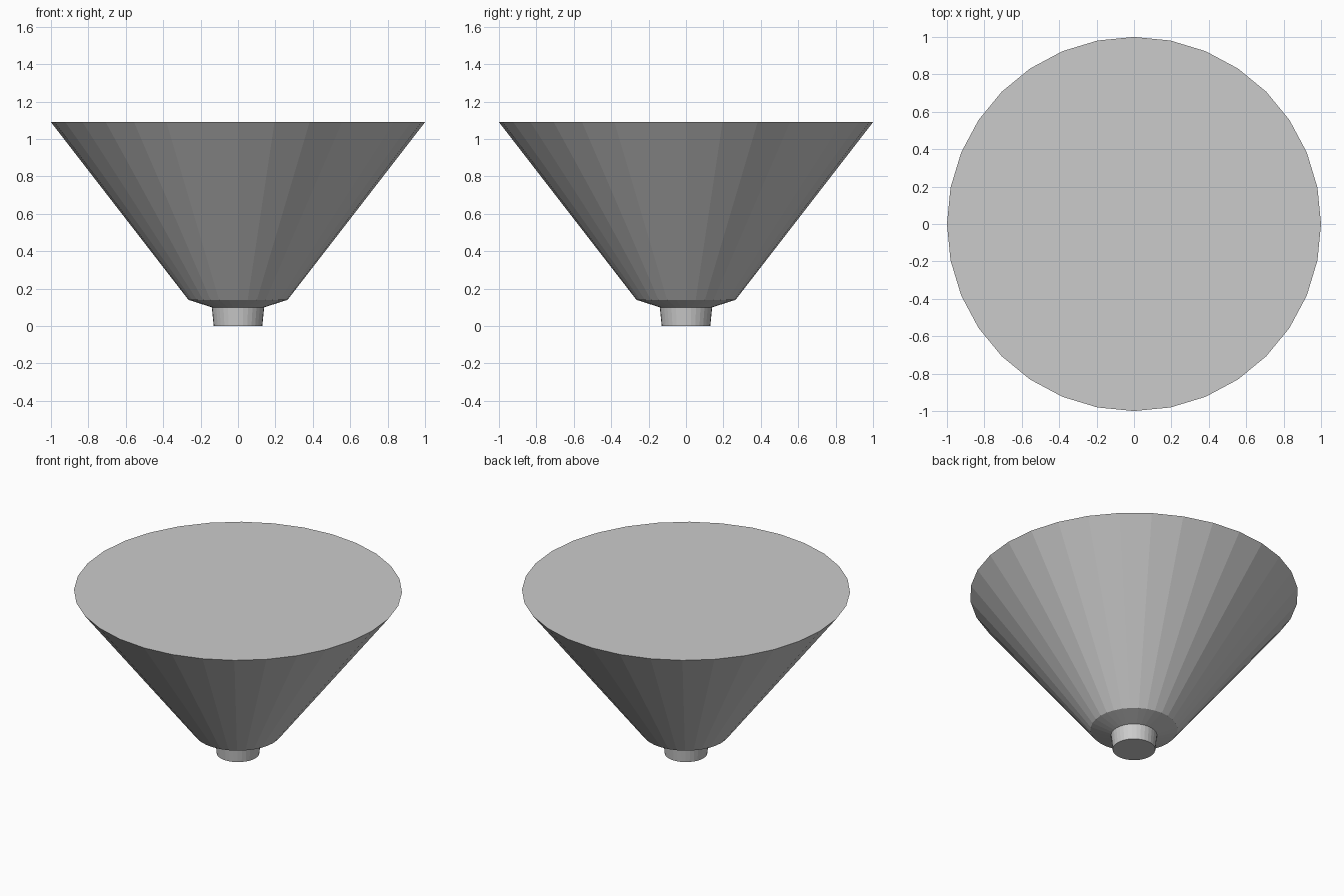
import bpy
import bmesh
from math import cos, sin, tau

cube = bpy.data.objects.get("Cube")
if cube:
    bpy.data.objects.remove(cube, do_unlink=True)

SIDES = 32

# One plain grey material
grey = bpy.data.materials.new("light grey")
grey.use_nodes = True
colour = (0.6, 0.6, 0.6, 1)
grey.diffuse_color = colour
grey.node_tree.nodes["Principled BSDF"].inputs["Base Color"].default_value = colour


def lathe(name, profile):
    """Capped faceted solid from (radius, height) pairs, bottom to top."""
    bm = bmesh.new()
    rings = [[bm.verts.new((r * cos(tau * i / SIDES), r * sin(tau * i / SIDES), z))
              for i in range(SIDES)] for r, z in profile]
    for low, high in zip(rings, rings[1:]):
        for i in range(SIDES):
            j = (i + 1) % SIDES
            bm.faces.new((low[i], low[j], high[j], high[i]))
    bm.faces.new(rings[0][::-1])
    bm.faces.new(rings[-1])
    mesh = bpy.data.meshes.new(name)
    bm.to_mesh(mesh)
    bm.free()
    mesh.materials.append(grey)
    obj = bpy.data.objects.new(name, mesh)
    bpy.context.collection.objects.link(obj)
    return obj


# Short neck, shallow shoulder and wide closed cone in one solid
lathe("cone_with_neck", [(0.13, 0), (0.14, 0.1), (0.265, 0.14), (1, 1.09)])
